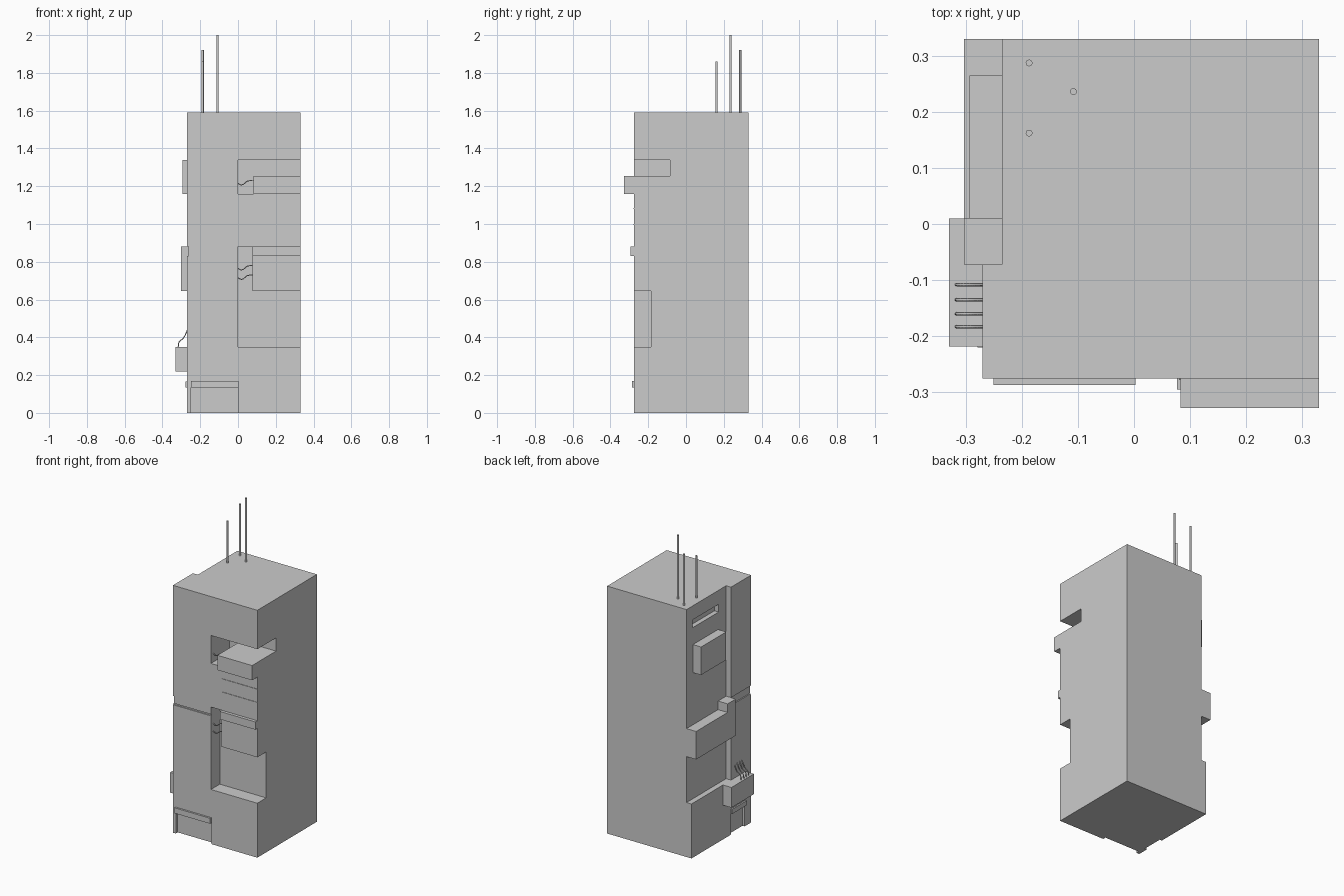
import bpy
from mathutils import Vector

default = bpy.data.objects.get("Cube")
if default:
    bpy.data.objects.remove(default, do_unlink=True)


def box(name, x, y, z):
    """Box from three (min, max) ranges."""
    bpy.ops.mesh.primitive_cube_add(size=1)
    ob = bpy.context.object
    ob.name = name
    for v in ob.data.vertices:
        v.co = Vector([r[0] if c < 0 else r[1] for c, r in zip(v.co, (x, y, z))])
    return ob


def cut(target, x, y, z):
    """Subtract a box from the target."""
    cutter = box("cutter", x, y, z)
    cutter.hide_render = True
    mod = target.modifiers.new("cut", 'BOOLEAN')
    mod.operation = 'DIFFERENCE'
    mod.solver = 'EXACT'
    mod.object = cutter
    bpy.context.view_layer.objects.active = target
    bpy.ops.object.modifier_apply(modifier=mod.name)
    bpy.data.objects.remove(cutter, do_unlink=True)


def wire(name, points, radius=0.003):
    """Thin cable through a few points."""
    curve = bpy.data.curves.new(name, 'CURVE')
    curve.dimensions = '3D'
    curve.bevel_depth = radius
    curve.bevel_resolution = 1
    curve.resolution_u = 4
    spline = curve.splines.new('BEZIER')
    spline.bezier_points.add(len(points) - 1)
    for bp, p in zip(spline.bezier_points, points):
        bp.co = p
        bp.handle_left_type = bp.handle_right_type = 'AUTO'
    ob = bpy.data.objects.new(name, curve)
    bpy.context.collection.objects.link(ob)


LEFT, RIGHT, FRONT, BACK, TOP = 0.33, -0.27, -0.275, 0.33, 1.59
OUT = 0.5  # cutters reach past the walls

# Tower with its recesses
tower = box("tower", (RIGHT, LEFT), (FRONT, BACK), (0, TOP))
cut(tower, (0, OUT), (-OUT, -0.085), (1.16, 1.34))        # upper front corner
cut(tower, (0, OUT), (-OUT, -0.185), (0.35, 0.88))        # lower front corner
cut(tower, (-OUT, -0.235), (-0.072, OUT), (0.35, 2))      # right side bay
cut(tower, (-OUT, -0.205), (0.004, 0.27), (1.45, 1.5))    # side slot
cut(tower, (-OUT, RIGHT + 0.007), (-OUT, 0), (0.83, 0.88))  # side seam
cut(tower, (-OUT, 0.01), (-OUT, FRONT + 0.007), (0.823, 0.833))  # front seam
cut(tower, (-0.25, 0.003), (-OUT, FRONT + 0.02), (-1, 0.14))  # front doorway
cut(tower, (-OUT, RIGHT + 0.015), (-0.21, -0.07), (-1, 0.14))  # side doorway

# Front corner balconies and panels
box("upper_balcony", (0.083, LEFT), (-0.328, -0.085), (1.16, 1.255))
box("lower_panel", (0.077, LEFT), (FRONT, -0.185), (0.645, 0.88))
box("panel_ledge", (0.077, LEFT), (-0.295, FRONT), (0.83, 0.88))
for z in (0.995, 1.08):
    box("front_strip", (0.08, LEFT), (FRONT - 0.003, FRONT), (z, z + 0.004))

# Right side units
box("side_upper_unit", (-0.293, -0.235), (0.01, 0.265), (1.16, 1.34))
box("side_lower_unit", (-0.303, -0.235), (-0.072, BACK), (0.645, 0.825))
box("side_junction", (-0.303, -0.235), (-0.072, 0.01), (0.825, 0.88))
box("control_box", (-0.33, RIGHT), (-0.218, 0.01), (0.22, 0.35))

# Door canopies
box("front_canopy", (-0.25, 0.003), (-0.287, FRONT), (0.135, 0.17))
box("side_canopy", (-0.279, RIGHT), (-0.22, -0.07), (0.135, 0.165))

# Cables from the control box into the wall
for y in (-0.108, -0.135, -0.16, -0.183):
    wire("control_cable", [(-0.317, y, 0.345), (-0.312, y, 0.375),
                           (-0.29, y, 0.395), (-0.276, y, 0.42), (-0.268, y, 0.44)])

# Cables bridging the front recesses
for z, y in ((1.215, -0.25), (0.765, -0.25), (0.715, -0.25)):
    wire("recess_cable", [(0, y, z), (0.02, y, z - 0.008),
                          (0.05, y, z + 0.012), (0.084, y, z + 0.014)])

# Roof antennas
for x, y, top in ((-0.187, 0.287, 1.92), (-0.108, 0.236, 2.0), (-0.187, 0.162, 1.86)):
    bpy.ops.mesh.primitive_cylinder_add(vertices=16, radius=0.006, depth=top - TOP,
                                        location=(x, y, (top + TOP) / 2))
    bpy.context.object.name = "antenna"
    bpy.ops.object.shade_smooth_by_angle()
